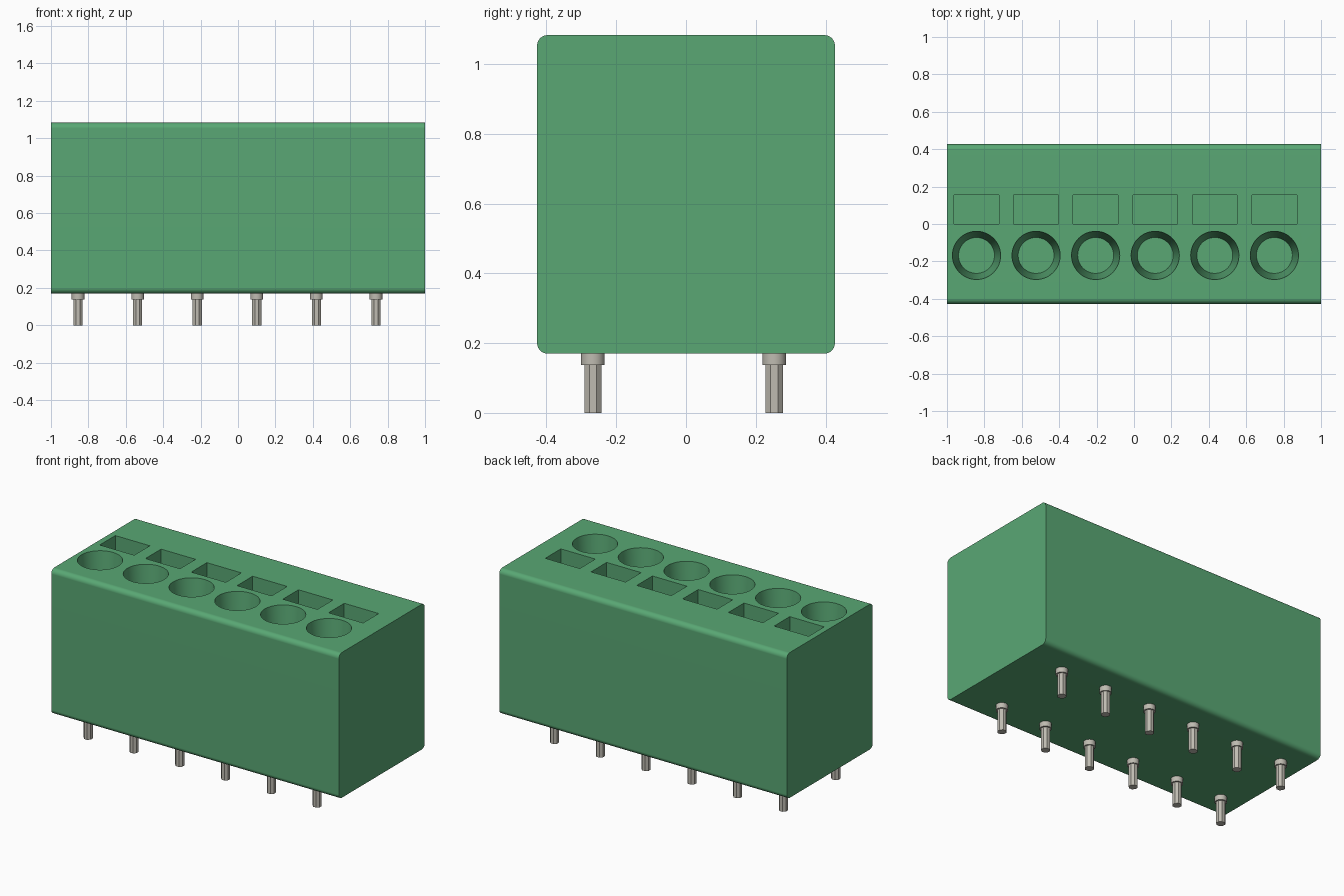
import bpy
import bmesh
import math
from mathutils import Matrix, Vector

cube = bpy.data.objects.get("Cube")
if cube:
    bpy.data.objects.remove(cube, do_unlink=True)

WAYS, PITCH = 6, 0.3185
HALF_Y, BOTTOM, TOP = 0.427, 0.17, 1.083
HOLE_X, HOLE_Y = -0.842, -0.168
PIN_X, PIN_ROWS = -0.855, (-0.267, 0.253)
DEPTH = 0.4


def material(name, rgb, rough):
    m = bpy.data.materials.new(name)
    m.use_nodes = True
    m.diffuse_color = (*rgb, 1)
    bsdf = m.node_tree.nodes["Principled BSDF"]
    bsdf.inputs["Base Color"].default_value = (*rgb, 1)
    bsdf.inputs["Roughness"].default_value = rough
    return m


green = material("green plastic", (0.10, 0.39, 0.175), 0.6)
metal = material("tinned metal", (0.52, 0.50, 0.44), 0.5)


def add_box(bm, lo, hi):
    lo, hi = Vector(lo), Vector(hi)
    mat = Matrix.Translation((lo + hi) / 2) @ Matrix.Diagonal((*(hi - lo), 1))
    bmesh.ops.create_cube(bm, size=1, matrix=mat)


def add_cone(bm, x, y, z0, z1, r0, r1, sides, turn=0.0):
    mat = Matrix.Translation((x, y, (z0 + z1) / 2)) @ Matrix.Rotation(turn, 4, 'Z')
    bmesh.ops.create_cone(bm, cap_ends=True, segments=sides, radius1=r0,
                          radius2=r1, depth=z1 - z0, matrix=mat)


def finish(name, bm, mat):
    bmesh.ops.recalc_face_normals(bm, faces=bm.faces)
    me = bpy.data.meshes.new(name)
    bm.to_mesh(me)
    bm.free()
    me.materials.append(mat)
    ob = bpy.data.objects.new(name, me)
    bpy.context.collection.objects.link(ob)
    return ob


def select(ob):
    bpy.ops.object.select_all(action='DESELECT')
    ob.select_set(True)
    bpy.context.view_layer.objects.active = ob


# Housing block, rounded along its four long edges
bm = bmesh.new()
add_box(bm, (-1, -HALF_Y, BOTTOM), (1, HALF_Y, TOP))
long_edges = [e for e in bm.edges
              if abs(e.verts[0].co.x - e.verts[1].co.x) > 1]
bmesh.ops.bevel(bm, geom=long_edges, offset=0.03, segments=6, profile=0.5,
                affect='EDGES')
housing = finish("housing", bm, green)

# Cutter for the tapered screw holes and the rectangular wire slots
bm = bmesh.new()
r_top, r_floor, over = 0.129, 0.096, 0.02
r_over = r_top + (r_top - r_floor) * over / DEPTH
for i in range(WAYS):
    x = HOLE_X + i * PITCH
    add_cone(bm, x, HOLE_Y, TOP - DEPTH, TOP + over, r_floor, r_over, 48)
    add_box(bm, (x - 0.12, 0.0, TOP - DEPTH), (x + 0.12, 0.155, TOP + over))
cutter = finish("hole_cutter", bm, green)
cutter.hide_render = True

select(housing)
cut = housing.modifiers.new("holes", 'BOOLEAN')
cut.operation = 'DIFFERENCE'
cut.solver = 'EXACT'
cut.object = cutter
bpy.ops.object.modifier_apply(modifier=cut.name)
bpy.data.objects.remove(cutter, do_unlink=True)

# Smooth rounds and hole walls, with flat large faces
bpy.ops.object.shade_smooth_by_angle(angle=math.radians(30))
weighted = housing.modifiers.new("flat faces", 'WEIGHTED_NORMAL')
weighted.keep_sharp = True

# Solder pins: round collar with an octagonal leg, two rows
for row, y in zip(("front", "back"), PIN_ROWS):
    for i in range(WAYS):
        x = PIN_X + i * PITCH
        bm = bmesh.new()
        add_cone(bm, x, y, 0.137, BOTTOM + 0.01, 0.034, 0.034, 32)
        collar = finish(f"{row}_pin_collar_{i + 1}", bm, metal)
        select(collar)
        bpy.ops.object.shade_smooth_by_angle(angle=math.radians(30))
        bm = bmesh.new()
        add_cone(bm, x, y, 0.0, 0.14, 0.0265, 0.0265, 8, math.pi / 8)
        finish(f"{row}_pin_leg_{i + 1}", bm, metal)
